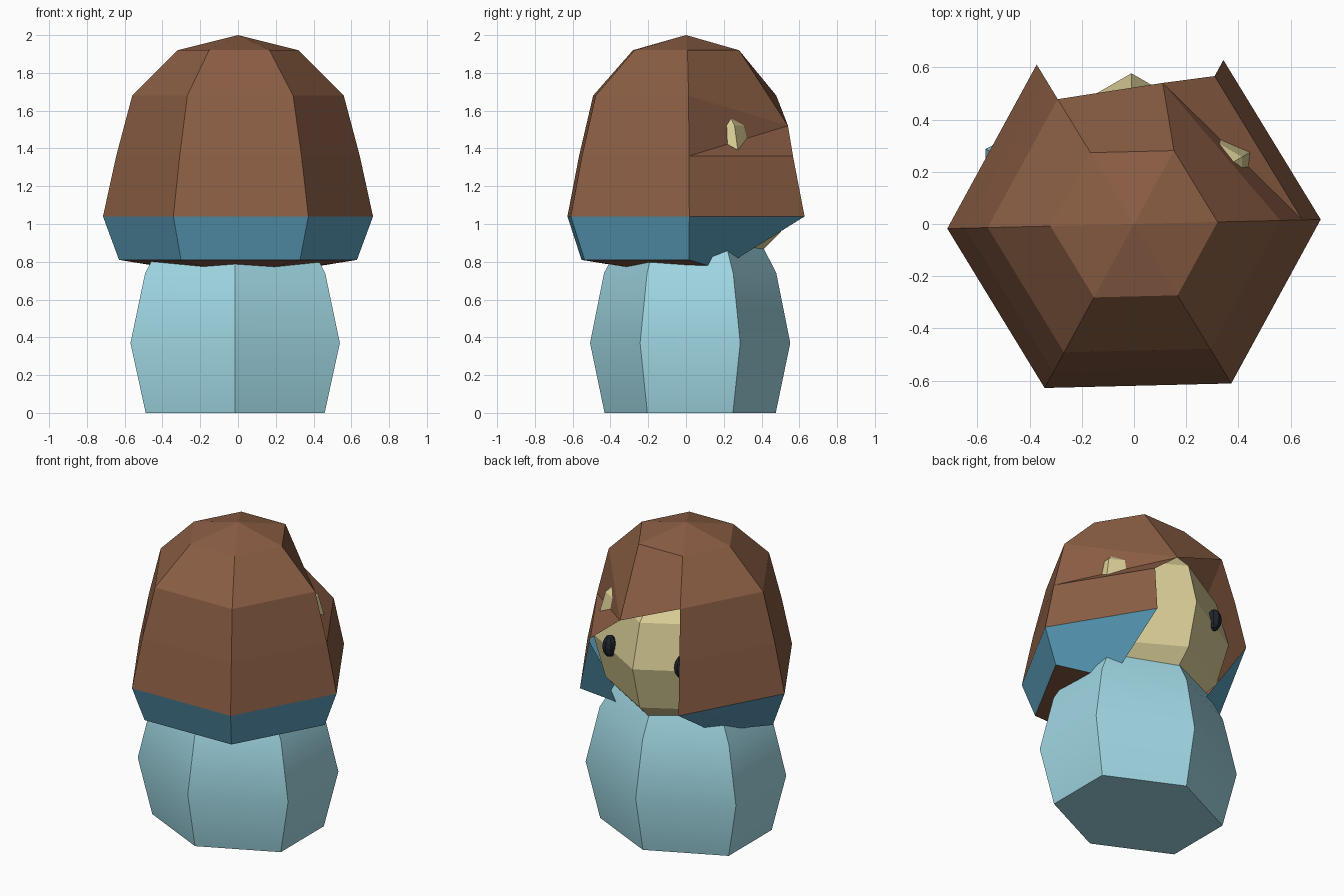
import bpy, bmesh, math
from math import sin, cos, pi, radians

if "Cube" in bpy.data.objects:
    bpy.data.objects.remove(bpy.data.objects["Cube"])


def material(name, rgb):
    m = bpy.data.materials.new(name)
    m.diffuse_color = (*rgb, 1)
    m.use_nodes = True
    m.node_tree.nodes["Principled BSDF"].inputs["Base Color"].default_value = m.diffuse_color
    return m


BROWN = material("hair brown", (0.258, 0.112, 0.058))
BLUE = material("band blue", (0.107, 0.352, 0.515))
PALE = material("pale blue", (0.352, 0.686, 0.775))
SKIN = material("skin tan", (0.70, 0.62, 0.31))
BLACK = material("eye black", (0.013, 0.019, 0.025))


def ring(bm, rx, ry, z, n, turn, cx=0, cy=0):
    return [bm.verts.new((cx + rx * cos(turn + 2 * pi * i / n),
                          cy + ry * sin(turn + 2 * pi * i / n), z)) for i in range(n)]


def finish(bm, name, mats):
    me = bpy.data.meshes.new(name)
    bm.to_mesh(me)
    bm.free()
    for m in mats:
        me.materials.append(m)
    ob = bpy.data.objects.new(name, me)
    bpy.context.collection.objects.link(ob)
    return ob


# Body: six-sided barrel, corner at the front
bm = bmesh.new()
profile = [(0, 0.855), (0.37, 1.0), (0.74, 0.86), (0.95, 0.66)]
rings = [ring(bm, 0.64 * s, 0.53 * s, z, 6, radians(30), -0.015, 0.022) for z, s in profile]
bm.faces.new(rings[0][::-1])
bm.faces.new(rings[-1])
for a, b in zip(rings, rings[1:]):
    for i in range(6):
        j = (i + 1) % 6
        bm.faces.new((a[i], a[j], b[j], b[i]))
body = finish(bm, "body", [PALE])
bpy.context.view_layer.objects.active = body
body.select_set(True)
bpy.ops.object.shade_smooth_by_angle(angle=radians(35))
body.select_set(False)


def ball(name, mat, centre, radii, seg, rows, turn=0):
    b = bmesh.new()
    bmesh.ops.create_uvsphere(b, u_segments=seg, v_segments=rows, radius=1)
    # turn so that one corner column points exactly along +y
    first = max(b.verts, key=lambda v: (v.co.x ** 2 + v.co.y ** 2, v.co.y)).co
    off = pi / 2 - math.atan2(first.y, first.x) + turn
    for v in b.verts:
        x, y, z = v.co
        v.co = (centre[0] + radii[0] * (x * cos(off) - y * sin(off)),
                centre[1] + radii[1] * (x * sin(off) + y * cos(off)),
                centre[2] + radii[2] * z)
    return finish(b, name, [mat])


# Head and eyes (the face looks along +y)
ball("head", SKIN, (-0.01, 0.012, 1.24), (0.565, 0.565, 0.565), 6, 6)
for side, label in ((1, "right"), (-1, "left")):
    ball("eye_" + label, BLACK, (side * 0.265 - 0.005, 0.432, 1.27), (0.046, 0.046, 0.072), 8, 6)

# Hair: open six-sided shell with a swept fringe and a blue lower band
bm = bmesh.new()
turn = radians(1.4)
rings = [ring(bm, r, r, z, 6, turn) for z, r in
         [(1.92, 0.32), (1.68, 0.56), (1.36, 0.645), (1.04, 0.715), (0.81, 0.63)]]
top = bm.verts.new((0, 0, 2))
base = bm.verts.new((0, 0, 0.72))
rings[1][1].co = (0.11, 0.54, 1.52)      # fringe swept to one side
rings[4][1].co = (0.32, 0.18, 0.76)      # band tucked under the chin
rings[4][2].co = (-0.32, 0.18, 0.76)
OPEN = 1                                 # sector left open for the face
for i in range(6):
    j = (i + 1) % 6
    bm.faces.new((top, rings[0][i], rings[0][j]))
    if i != OPEN:
        bm.faces.new((base, rings[4][j], rings[4][i]))
    for k in range(4):
        if i == OPEN and k > 0:
            continue
        a, b = rings[k], rings[k + 1]
        if i == 0 and k == 1:            # fold where the head shows through
            bm.faces.new((a[0], b[0], a[1]))
            bm.faces.new((b[0], b[1], a[1]))
        else:
            f = bm.faces.new((a[i], b[i], b[j], a[j]))
            f.material_index = 1 if k == 3 else 0
finish(bm, "hair", [BROWN, BLUE])
